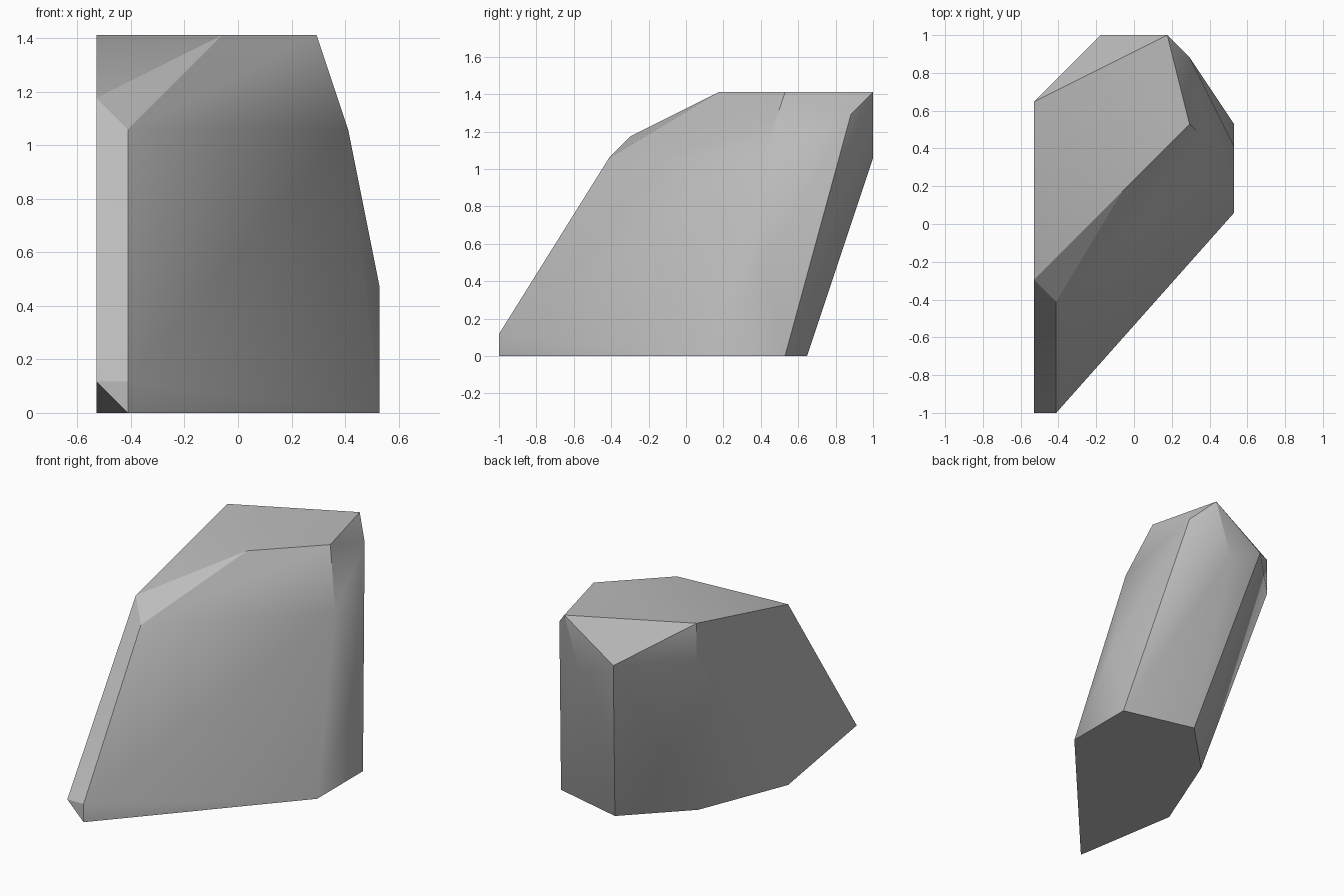
import bpy
import bmesh
import math
from mathutils import Vector

default_cube = bpy.data.objects.get("Cube")
if default_cube:
    bpy.data.objects.remove(default_cube, do_unlink=True)

# Corners are laid out on a lattice; the boulder is 34 lattice steps long
STEP = 1 / 17


def make_material(name, colour):
    material = bpy.data.materials.new(name)
    material.use_nodes = True
    material.diffuse_color = colour
    material.node_tree.nodes["Principled BSDF"].inputs["Base Color"].default_value = colour
    return material


def make_rock(name, corners, material):
    """Wrap the corners in a convex skin and merge its flat facets."""
    bm = bmesh.new()
    for corner in corners:
        bm.verts.new(Vector(corner) * STEP)
    hull = bmesh.ops.convex_hull(bm, input=bm.verts)
    spare = {v for v in hull["geom_interior"] + hull["geom_unused"]
             if isinstance(v, bmesh.types.BMVert)}
    bmesh.ops.delete(bm, geom=list(spare), context="VERTS")
    bmesh.ops.dissolve_limit(bm, angle_limit=math.radians(1),
                             verts=bm.verts, edges=bm.edges)
    bmesh.ops.recalc_face_normals(bm, faces=bm.faces)
    mesh = bpy.data.meshes.new(name)
    bm.to_mesh(mesh)
    bm.free()
    mesh.materials.append(material)
    rock = bpy.data.objects.new(name, mesh)
    bpy.context.collection.objects.link(rock)
    return rock


# Footprint on the ground
base = [(-7, -17, 0), (9, 1, 0), (9, 9, 0), (1, 11, 0), (-5, 5, 0), (-9, -5, 0)]

# Sloping front nose and its chamfered upper corner
nose = [(-7, -17, 2), (-9, -17, 2), (-7, -7, 18), (-9, -5, 20)]

# Flat top
crown = [(-1, 3, 24), (5, 9, 24), (3, 17, 24), (-9, 11, 24)]

# Tapering flank on the left side
flank = [(9, 7, 8), (7, 7, 18), (5, 15, 22)]

# Overhanging back
back = [(1, 17, 18), (-3, 17, 20), (-9, 11, 20)]

stone = make_material("stone grey", (0.5, 0.5, 0.5, 1))
boulder = make_rock("boulder", base + nose + crown + flank + back, stone)

# Soft facets with crisp main edges
bpy.ops.object.select_all(action="DESELECT")
boulder.select_set(True)
bpy.context.view_layer.objects.active = boulder
bpy.ops.object.shade_smooth_by_angle(angle=math.radians(30))
